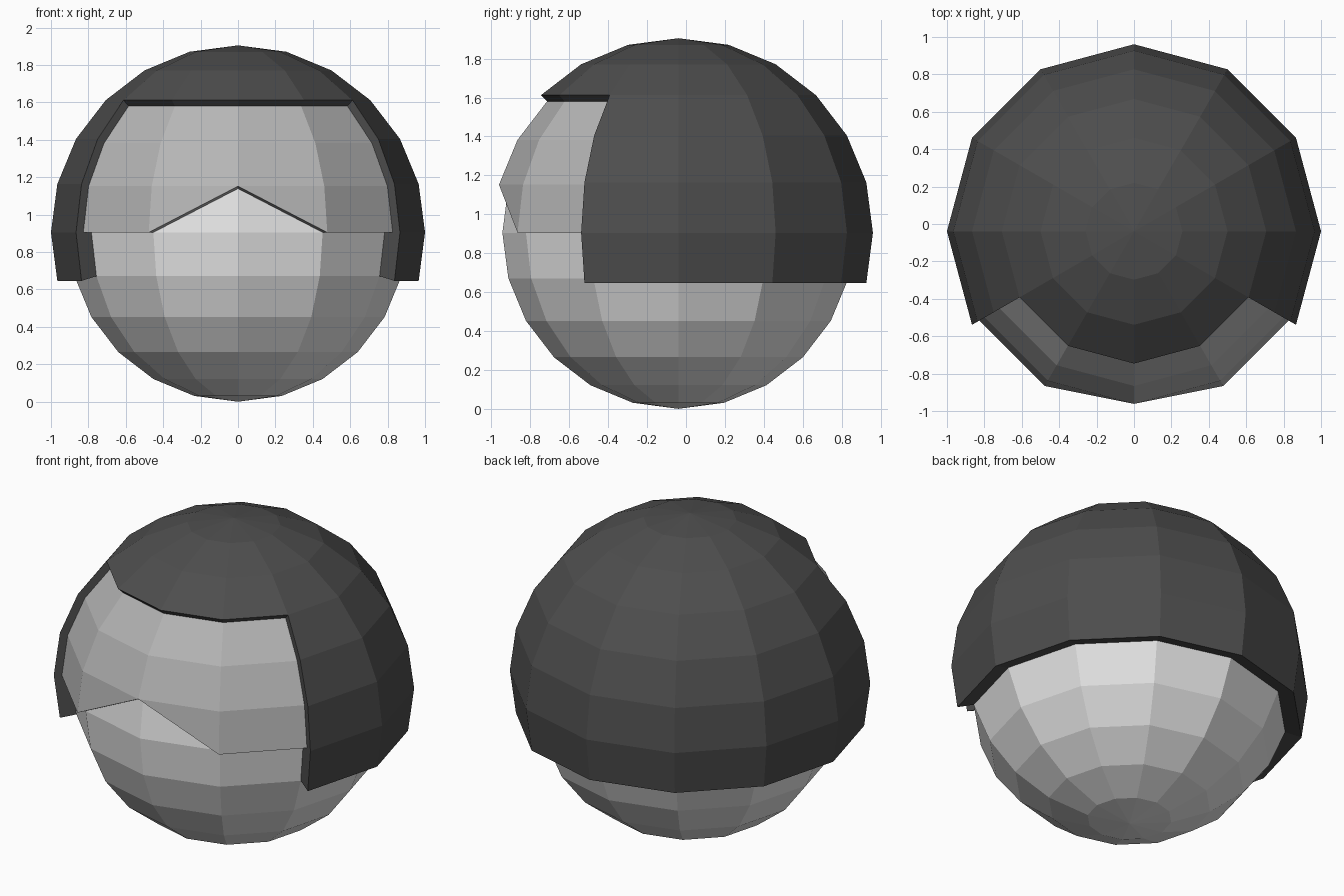
import bpy, bmesh, math
from mathutils import Vector

if "Cube" in bpy.data.objects:
    bpy.data.objects.remove(bpy.data.objects["Cube"])

CORE = 0.905                       # radius of the inner ball
CENTRE = Vector((0, -0.039, CORE))


def material(name, v):
    m = bpy.data.materials.new(name)
    m.diffuse_color = (v, v, v, 1)
    m.use_nodes = True
    m.node_tree.nodes["Principled BSDF"].inputs["Base Color"].default_value = m.diffuse_color
    return m


def lat_az(p):
    """Latitude in degrees and angle away from the front (-y)."""
    lat = math.degrees(math.asin(max(-1, min(1, p.z / p.length))))
    return lat, math.degrees(abs(math.atan2(p.x, -p.y)))


def ball(name, radius, mat, keep=None, notch=False):
    bm = bmesh.new()
    bmesh.ops.create_uvsphere(bm, u_segments=12, v_segments=12, radius=radius)
    if keep:
        drop = [f for f in bm.faces if not keep(*lat_az(f.calc_center_median()))]
        bmesh.ops.delete(bm, geom=drop, context='FACES')
        if notch:
            # pull the front middle of the lower edge up by one ring
            front = sorted((v for v in bm.verts if abs(v.co.x) < 1e-3 and v.co.y < 0),
                           key=lambda v: v.co.z)[:2]
            bmesh.ops.pointmerge(bm, verts=front, merge_co=front[1].co.copy())
        outer = list(bm.faces)
        # rim running in to the inner ball
        edges = [e for e in bm.edges if e.is_boundary]
        new = bmesh.ops.extrude_edge_only(bm, edges=edges)['geom']
        for v in new:
            if isinstance(v, bmesh.types.BMVert):
                v.co *= CORE / radius
        bmesh.ops.recalc_face_normals(bm, faces=bm.faces[:])
        if outer[0].normal.dot(outer[0].calc_center_median()) < 0:
            bmesh.ops.reverse_faces(bm, faces=bm.faces[:])
    bmesh.ops.translate(bm, verts=bm.verts[:], vec=CENTRE)
    me = bpy.data.meshes.new(name)
    bm.to_mesh(me)
    bm.free()
    me.materials.append(mat)
    ob = bpy.data.objects.new(name, me)
    bpy.context.collection.objects.link(ob)


# inner ball
ball("inner_ball", CORE, material("light grey", 0.8))
# dark hood: everything above the -15 degree ring, except the front opening
ball("hood", 1.0, material("dark grey", 0.075),
     lambda lat, az: lat > -15 and (lat > 45 or az > 60))
# face plate filling the opening down to the equator, with a pointed notch
ball("face_plate", 0.955, material("mid grey", 0.47),
     lambda lat, az: 0 < lat < 45 and az < 60, notch=True)
